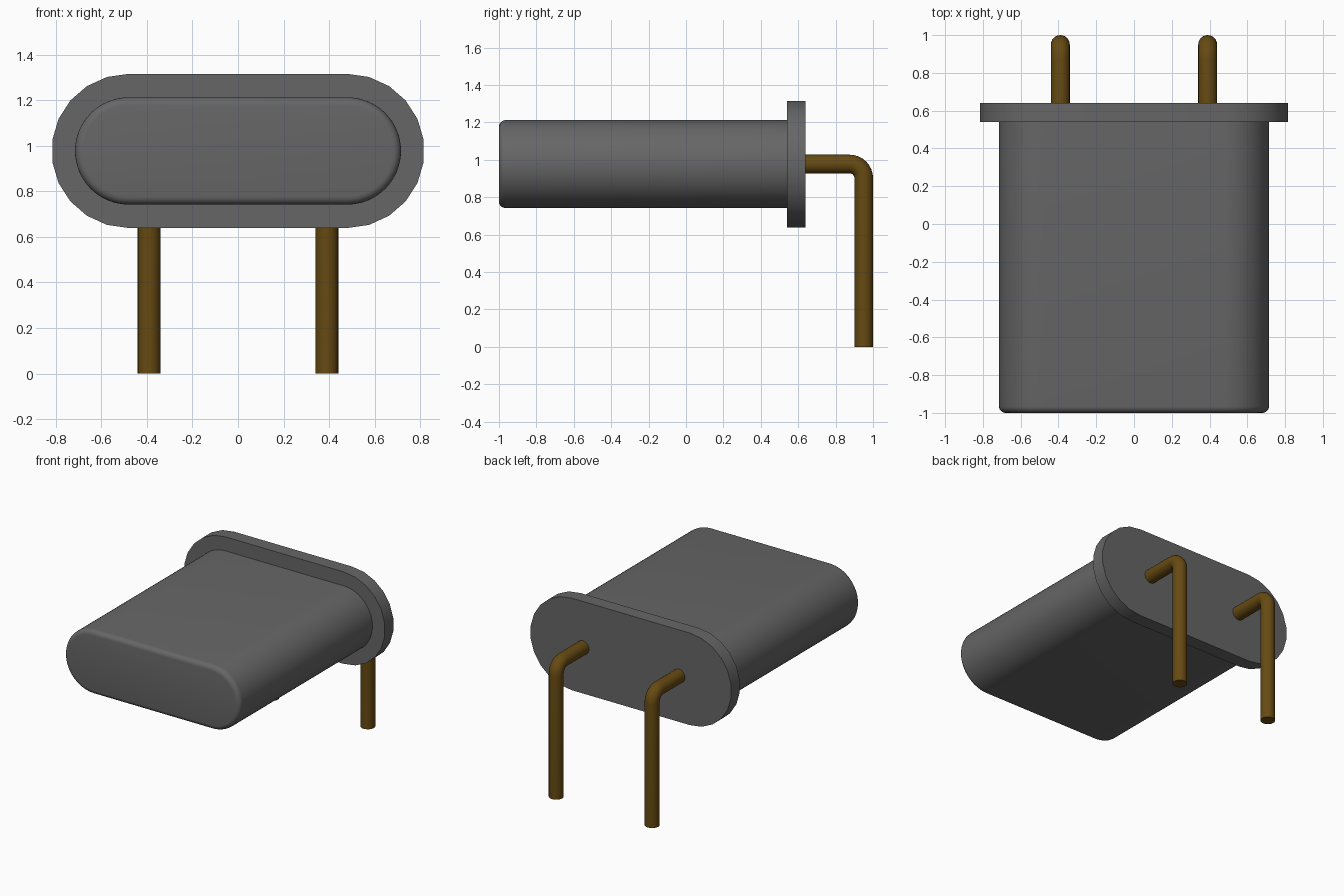
import bpy, bmesh, math
from mathutils import Vector

old = bpy.data.objects.get("Cube")
if old:
    bpy.data.objects.remove(old, do_unlink=True)

HALF, MID = 0.48, 0.977  # half length of the straight sides, centre height


def material(name, color):
    m = bpy.data.materials.new(name)
    m.use_nodes = True
    m.diffuse_color = color
    m.node_tree.nodes["Principled BSDF"].inputs["Base Color"].default_value = color
    return m


def finish(name, bm, mat, angle=35):
    bmesh.ops.recalc_face_normals(bm, faces=bm.faces)
    mesh = bpy.data.meshes.new(name)
    bm.to_mesh(mesh)
    bm.free()
    mesh.materials.append(mat)
    ob = bpy.data.objects.new(name, mesh)
    bpy.context.collection.objects.link(ob)
    bpy.ops.object.select_all(action="DESELECT")
    ob.select_set(True)
    bpy.context.view_layer.objects.active = ob
    bpy.ops.object.shade_smooth_by_angle(angle=math.radians(angle))
    return ob


def stadium(name, radius, front, back, segments, mat, bevel=0):
    """Rounded-end slab running from front to back along y."""
    bm = bmesh.new()
    verts = []
    for side, start in ((1, -math.pi / 2), (-1, math.pi / 2)):
        for i in range(segments + 1):
            a = start + math.pi * i / segments
            verts.append(bm.verts.new((side * HALF + radius * math.cos(a), front,
                                       MID + radius * math.sin(a))))
    face = bm.faces.new(verts)
    rim = list(face.edges)
    grown = bmesh.ops.extrude_face_region(bm, geom=[face], use_keep_orig=True)
    moved = [g for g in grown["geom"] if isinstance(g, bmesh.types.BMVert)]
    bmesh.ops.translate(bm, verts=moved, vec=(0, back - front, 0))
    if bevel:
        bmesh.ops.bevel(bm, geom=rim, offset=bevel, segments=5, profile=0.5,
                        affect="EDGES")
    return finish(name, bm, mat)


def pin(name, x, mat, radius=0.05, sides=24):
    """Round wire leaving the flange and bending down to the ground."""
    bend = 0.075
    cy, cz = 0.95 - bend, MID - bend
    stations = [(0.62, MID, 0)]
    for i in range(9):
        a = math.pi / 2 * i / 8
        stations.append((cy + bend * math.sin(a), cz + bend * math.cos(a), a))
    stations.append((0.95, 0, math.pi / 2))
    bm = bmesh.new()
    rings = []
    for y, z, a in stations:
        outward = Vector((0, math.sin(a), math.cos(a)))
        ring = []
        for k in range(sides):
            t = 2 * math.pi * k / sides
            ring.append(bm.verts.new(Vector((x, y, z)) + radius * (
                math.cos(t) * outward + math.sin(t) * Vector((1, 0, 0)))))
        rings.append(ring)
    for r, s in zip(rings, rings[1:]):
        for k in range(sides):
            n = (k + 1) % sides
            bm.faces.new((r[k], r[n], s[n], s[k]))
    bm.faces.new(rings[0])
    bm.faces.new(rings[-1])
    return finish(name, bm, mat)


grey = material("metal grey", (0.133, 0.133, 0.133, 1))
bronze = material("dark bronze", (0.133, 0.068, 0.006, 1))

# Can and its mounting flange
stadium("can", 0.235, -1.0, 0.55, 32, grey, bevel=0.035)
stadium("flange", 0.338, 0.54, 0.64, 11, grey)

# Bent wire legs
for label, side in (("left", 1), ("right", -1)):
    pin(label + "_pin", side * 0.39, bronze)
